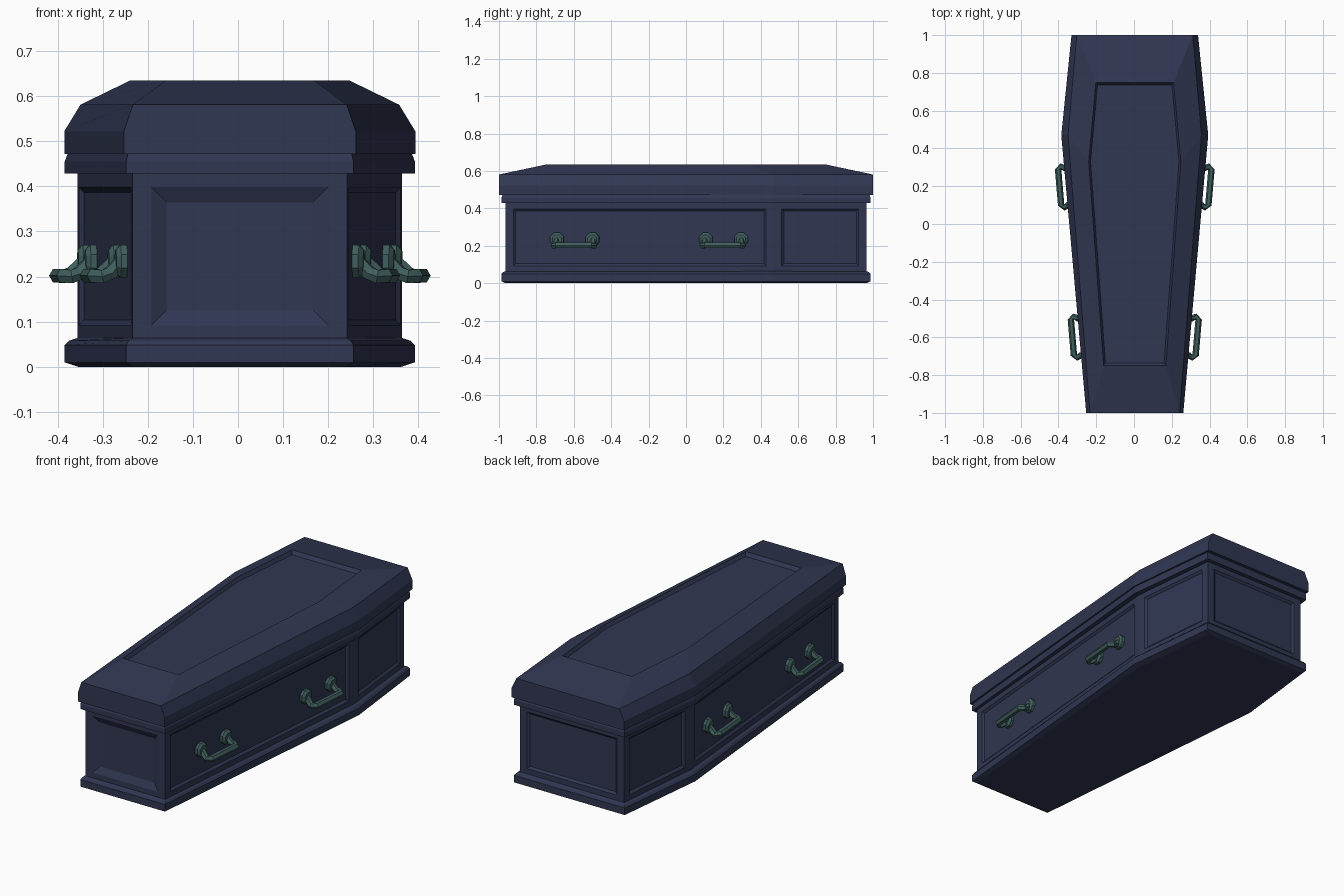
import bpy, bmesh, math
from mathutils import Vector

if "Cube" in bpy.data.objects:
    bpy.data.objects.remove(bpy.data.objects["Cube"])

CX = 0.004  # the box sits a hair off the handles' centre


def material(name, rgb):
    m = bpy.data.materials.new(name)
    m.diffuse_color = (*rgb, 1)
    m.use_nodes = True
    m.node_tree.nodes["Principled BSDF"].inputs["Base Color"].default_value = m.diffuse_color
    return m


navy = material("navy_wood", (0.030, 0.038, 0.085))
teal = material("teal_metal", (0.050, 0.115, 0.110))


def finish(bm, name, mat):
    bmesh.ops.recalc_face_normals(bm, faces=bm.faces)
    me = bpy.data.meshes.new(name)
    bm.to_mesh(me)
    bm.free()
    me.materials.append(mat)
    ob = bpy.data.objects.new(name, me)
    bpy.context.collection.objects.link(ob)
    return ob


def outline(foot, shoulder, head, y_end, y_sh, z):
    """Six-sided coffin outline at height z."""
    right = [(foot, -y_end), (shoulder, y_sh), (head, y_end)]
    left = [(-x, y) for x, y in reversed(right)]
    return [Vector((x + CX, y, z)) for x, y in right + left]


def loft(bm, rings):
    """Skin a stack of equal rings and cap both ends."""
    vs = [[bm.verts.new(p) for p in r] for r in rings]
    n = len(vs[0])
    walls = []
    for a, b in zip(vs, vs[1:]):
        for i in range(n):
            j = (i + 1) % n
            walls.append(bm.faces.new((a[i], a[j], b[j], b[i])))
    bm.faces.new(vs[0][::-1])
    bm.faces.new(vs[-1])
    return walls


def stack(name, rows):
    bm = bmesh.new()
    loft(bm, [outline(*r) for r in rows])
    return finish(bm, name, navy)


# base moulding
stack("base_moulding", [
    (0.235, 0.358, 0.305, 0.965, 0.47, 0.0),
    (0.252, 0.388, 0.330, 0.987, 0.47, 0.010),
    (0.252, 0.388, 0.330, 0.987, 0.47, 0.048),
    (0.246, 0.378, 0.322, 0.980, 0.47, 0.058),
    (0.236, 0.360, 0.308, 0.965, 0.47, 0.064)])

# body with a sunken panel on each wall
bm = bmesh.new()
walls = loft(bm, [outline(0.238, 0.360, 0.310, 0.965, 0.47, z) for z in (0.05, 0.44)])
bm.normal_update()
for f in walls:
    front = f.calc_center_median().y < -0.9
    bmesh.ops.inset_region(bm, faces=[f], thickness=0.042, use_even_offset=True)
    bmesh.ops.inset_region(bm, faces=[f], thickness=0.034 if front else 0.012,
                           depth=-0.018 if front else -0.010, use_even_offset=True)
finish(bm, "body", navy)

# rim under the lid
stack("lid_rim", [
    (0.252, 0.388, 0.330, 0.987, 0.47, 0.428),
    (0.252, 0.388, 0.330, 0.987, 0.47, 0.455),
    (0.247, 0.380, 0.324, 0.980, 0.47, 0.476)])

# lid: upright edge, chamfered sides, sloping top, recessed centre panel
stack("lid", [
    (0.257, 0.389, 0.335, 1.0, 0.47, 0.472),
    (0.257, 0.389, 0.335, 1.0, 0.47, 0.522),
    (0.237, 0.353, 0.307, 1.0, 0.47, 0.581),
    (0.165, 0.244, 0.206, 0.75, 0.33, 0.634),
    (0.155, 0.234, 0.197, 0.735, 0.33, 0.616)])


# handles: two octagonal mounts and a bent bar
def handle(name, side, yc):
    slope = (0.360 - 0.238) / (0.47 + 0.965)
    along = Vector((side * slope, 1, 0)).normalized()
    out = Vector((side, -slope, 0)).normalized()
    origin = Vector((side * (0.238 + slope * (yc + 0.965)) + CX, yc, 0))

    def pt(s, n, z):
        return origin + along * s + out * n + Vector((0, 0, z))

    bm = bmesh.new()
    for s in (-0.095, 0.095):
        def disc(r, n):
            return [pt(s + r * math.cos(a), n, 0.234 + r * math.sin(a))
                    for a in [math.tau * (k + 0.5) / 8 for k in range(8)]]
        loft(bm, [disc(0.039, -0.012), disc(0.039, 0.004), disc(0.026, 0.014)])
    half = [(0.097, 0.0, 0.234), (0.099, 0.026, 0.208),
            (0.108, 0.044, 0.200), (0.095, 0.061, 0.202)]
    path = [pt(-s, n, z) for s, n, z in half] + [pt(*p) for p in reversed(half)]
    rings = []
    for i, p in enumerate(path):
        t = (path[min(i + 1, len(path) - 1)] - path[max(i - 1, 0)]).normalized()
        # stable frame: the bar bends mostly in the horizontal plane
        flat = Vector((0, 0, 1)).cross(t).normalized()
        up = t.cross(flat)
        rings.append([p + 0.017 * (math.cos(a) * flat + math.sin(a) * up)
                      for a in [math.tau * k / 6 for k in range(6)]])
    loft(bm, rings)
    finish(bm, name, teal)


for side, label in ((1, "right"), (-1, "left")):
    for yc, place in ((-0.595, "foot"), (0.2, "head")):
        handle(f"handle_{label}_{place}", side, yc)
